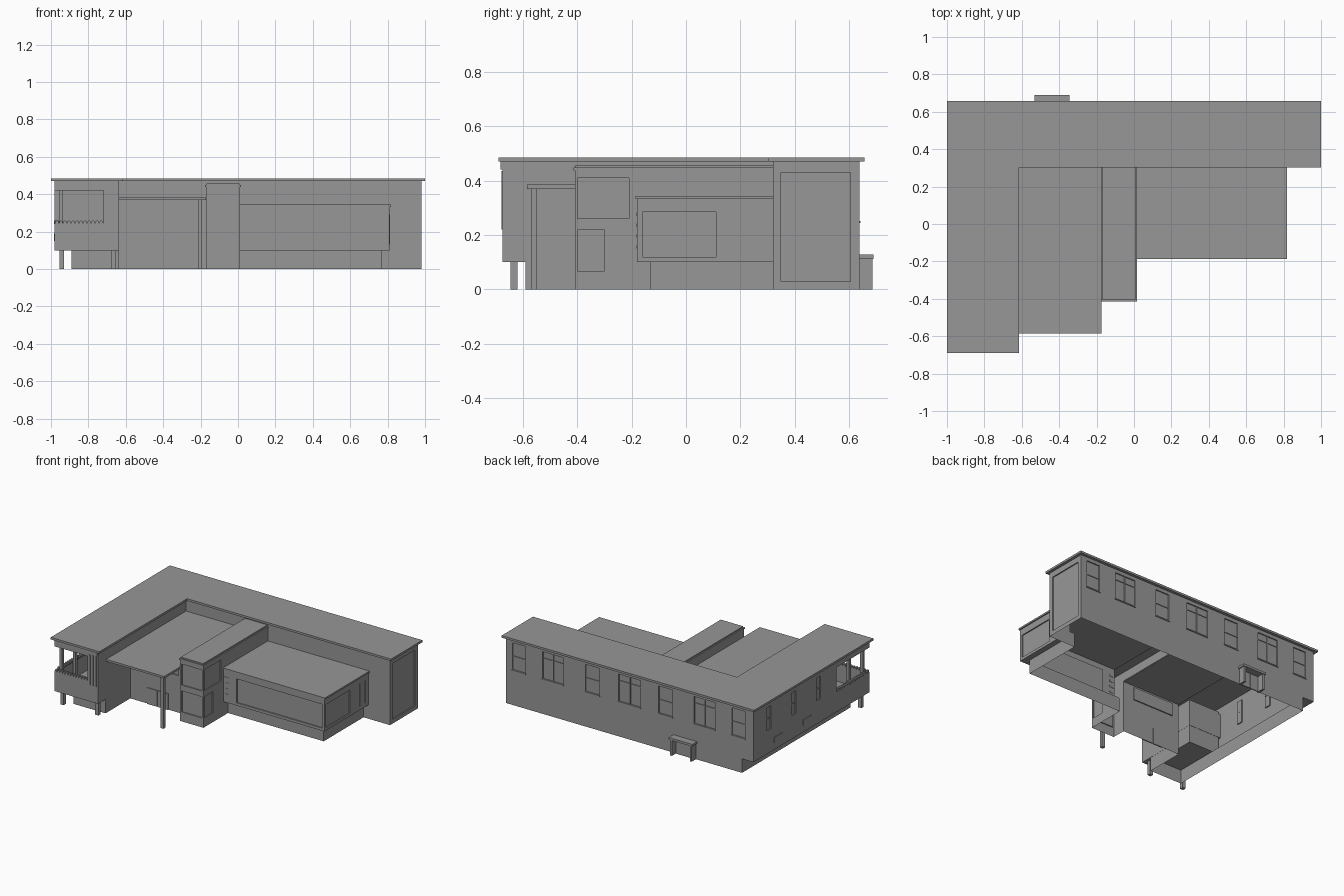
import bpy, bmesh, math
from mathutils import Vector

grey = bpy.data.materials.new("plain_grey")
grey.diffuse_color = (0.31, 0.31, 0.31, 1)


def finish(name, bm):
    mesh = bpy.data.meshes.new(name)
    bm.to_mesh(mesh)
    bm.free()
    mesh.materials.append(grey)
    obj = bpy.data.objects.new(name, mesh)
    bpy.context.collection.objects.link(obj)
    return obj


def add_box(bm, x0, x1, y0, y1, z0, z1):
    verts = bmesh.ops.create_cube(bm, size=1)["verts"]
    bmesh.ops.scale(bm, vec=(x1 - x0, y1 - y0, z1 - z0), verts=verts)
    bmesh.ops.translate(bm, vec=((x0 + x1) / 2, (y0 + y1) / 2, (z0 + z1) / 2), verts=verts)


def boxes(name, *specs):
    bm = bmesh.new()
    for s in specs:
        add_box(bm, *s)
    return finish(name, bm)


def boolean(obj, other, operation):
    mod = obj.modifiers.new("bool", "BOOLEAN")
    mod.operation = operation
    mod.solver = "EXACT"
    mod.object = other
    bpy.context.view_layer.objects.active = obj
    bpy.ops.object.modifier_apply(modifier=mod.name)
    bpy.data.objects.remove(other, do_unlink=True)


# Walls: overlapping blocks joined into one shell
walls = boxes("walls", (-0.89, 0.98, 0.32, 0.637, -0.05, 0.474))
blocks = [
    (-0.98, -0.635, -0.675, 0.637, 0.10, 0.474),   # left wing, overhanging
    (-0.89, -0.636, -0.59, 0.60, -0.05, 0.15),     # left wing ground floor
    (-0.70, -0.10, -0.31, 0.40, -0.05, 0.374),     # entrance hall
    (-0.172, 0.012, -0.408, 0.39, -0.05, 0.445),   # tower
    (-0.05, 0.81, -0.18, 0.38, 0.10, 0.336),       # pavilion, overhanging
    (-0.04, 0.77, -0.13, 0.37, -0.05, 0.15),       # pavilion base
]
for b in blocks:
    boolean(walls, boxes("block", b), "UNION")

# Balcony: open sides above a parapet, then the hollow behind it
boolean(walls, boxes("opening", (-1.1, -0.72, -0.8, -0.30, 0.245, 0.42)), "DIFFERENCE")
boolean(walls, boxes("hollow", (-0.965, -0.721, -0.658, -0.302, 0.12, 0.435)), "DIFFERENCE")

# Window recesses
D = 0.008
back_windows = [(0.825, 0.93), (0.524, 0.69), (0.24, 0.35), (-0.087, 0.087),
                (-0.34, -0.23), (-0.675, -0.51), (-0.913, -0.81)]
side_windows = [0.46, 0.18, -0.10]
recesses = [(a, b, 0.637 - D, 0.7, 0.25, 0.445) for a, b in back_windows]
recesses += [(-1.1, -0.98 + D, y - 0.023, y + 0.023, 0.265, 0.43) for y in side_windows]
recesses += [
    (0.115, 0.79, -0.3, -0.18 + D, 0.12, 0.29),     # pavilion front
    (0.81 - D, 0.9, -0.16, 0.11, 0.12, 0.285),      # pavilion side
    (0.98 - D, 1.1, 0.35, 0.605, 0.03, 0.43),       # end wall
    (-0.58, -0.255, -0.4, -0.31 + D, 0.265, 0.355),  # hall
]
for z0, z1, y1 in ((0.26, 0.41, -0.21), (0.067, 0.218, -0.30)):
    recesses.append((-0.16, 0.002, -0.5, -0.408 + D, z0, z1))
    recesses.append((0.012 - D, 0.1, -0.398, y1, z0, z1))
boolean(walls, boxes("recesses", *recesses), "DIFFERENCE")

# Shell is open at the ground
bm = bmesh.new()
bm.from_mesh(walls.data)
bmesh.ops.bisect_plane(bm, geom=bm.verts[:] + bm.edges[:] + bm.faces[:],
                       plane_co=(0, 0, 0), plane_no=(0, 0, 1), clear_inner=True)
bm.to_mesh(walls.data)
bm.free()

# Main L-shaped roof
bm = bmesh.new()
outline = [(-1, -0.69), (-0.615, -0.69), (-0.615, 0.303), (1, 0.303), (1, 0.657), (-1, 0.657)]
face = bm.faces.new([bm.verts.new((x, y, 0.47)) for x, y in outline])
top = bmesh.ops.extrude_face_region(bm, geom=[face])["geom"]
bmesh.ops.translate(bm, vec=(0, 0, 0.015), verts=[v for v in top if isinstance(v, bmesh.types.BMVert)])
bmesh.ops.recalc_face_normals(bm, faces=bm.faces)
finish("main_roof", bm)

# Lower roofs
boxes("entrance_roof", (-0.635, -0.175, -0.585, 0.32, 0.37, 0.385))
boxes("tower_roof", (-0.176, 0.017, -0.414, 0.32, 0.438, 0.449), (-0.168, 0.009, -0.406, 0.32, 0.449, 0.458))
boxes("pavilion_roof", (0.012, 0.818, -0.186, 0.32, 0.332, 0.344))

# Posts
boxes("entrance_post", (-0.215, -0.192, -0.57, -0.548, 0, 0.372))
boxes("balcony_ground_posts", *[(x, x + 0.025, -0.645, -0.62, 0, 0.102) for x in (-0.955, -0.68)])
boxes("balcony_posts", (-0.957, -0.935, -0.655, -0.633, 0.12, 0.44),
      (-0.957, -0.935, -0.50, -0.478, 0.12, 0.44))

# Balcony rail made of short round bars along the parapet
bm = bmesh.new()


def bar(center, axis):
    verts = bmesh.ops.create_cone(bm, cap_ends=True, segments=10, radius1=0.009,
                                  radius2=0.009, depth=0.026)["verts"]
    rot = Vector((0, 0, 1)).rotation_difference(Vector(axis)).to_matrix()
    bmesh.ops.rotate(bm, cent=(0, 0, 0), matrix=rot, verts=verts)
    bmesh.ops.translate(bm, vec=center, verts=verts)


for i in range(12):
    bar((-0.968 + i * 0.0215, -0.665, 0.25), (0, 1, 0))
for i in range(15):
    bar((-0.971, -0.63 + i * 0.0215, 0.25), (1, 0, 0))
finish("balcony_rail", bm)

# Balcony pier: cap box and slats
boxes("pier_cap", (-0.71, -0.64, -0.681, -0.66, 0.44, 0.47))
boxes("pier_slats", *[(x, x + 0.012, -0.679, -0.67, 0.22, 0.435) for x in (-0.708, -0.684, -0.66)])

# Mullions, crossbars and sills of the back windows
bars = []
for a, b in back_windows:
    m = (a + b) / 2
    bars.append((a - 0.004, b + 0.004, 0.63, 0.642, 0.244, 0.252))
    if b - a > 0.14:
        bars.append((m - 0.003, m + 0.003, 0.628, 0.635, 0.25, 0.445))
        bars.append((a, b, 0.628, 0.634, 0.395, 0.40))
    else:
        bars.append((a, b, 0.628, 0.634, 0.345, 0.35))
boxes("back_window_bars", *bars)
boxes("side_window_bars", *[(-0.978, -0.971, y - 0.023, y + 0.023, 0.345, 0.35) for y in side_windows])
boxes("side_vents", *[(-0.985, -0.978, y - 0.045, y + 0.045, 0.15, 0.19) for y in (0.36, 0.03)])

# Pavilion louvres
boxes("front_louvres", *[(0.022, 0.055, -0.182, -0.178, z, z + 0.012) for z in (0.15, 0.19, 0.23, 0.27)])
boxes("side_louvres", *[(0.808, 0.812, y, y + 0.012, 0.13, 0.29) for y in (0.22, 0.25, 0.28)])

# Entrance double door
boxes("entrance_door", (-0.5, -0.421, -0.316, -0.308, 0, 0.115), (-0.415, -0.335, -0.316, -0.308, 0, 0.115))

# Back porch with double door
boxes("back_porch", (-0.532, -0.346, 0.63, 0.69, 0.112, 0.128),
      (-0.525, -0.51, 0.63, 0.685, 0, 0.113), (-0.368, -0.353, 0.63, 0.685, 0, 0.113))
boxes("back_door", (-0.505, -0.442, 0.635, 0.642, 0, 0.105), (-0.436, -0.373, 0.635, 0.642, 0, 0.105))
